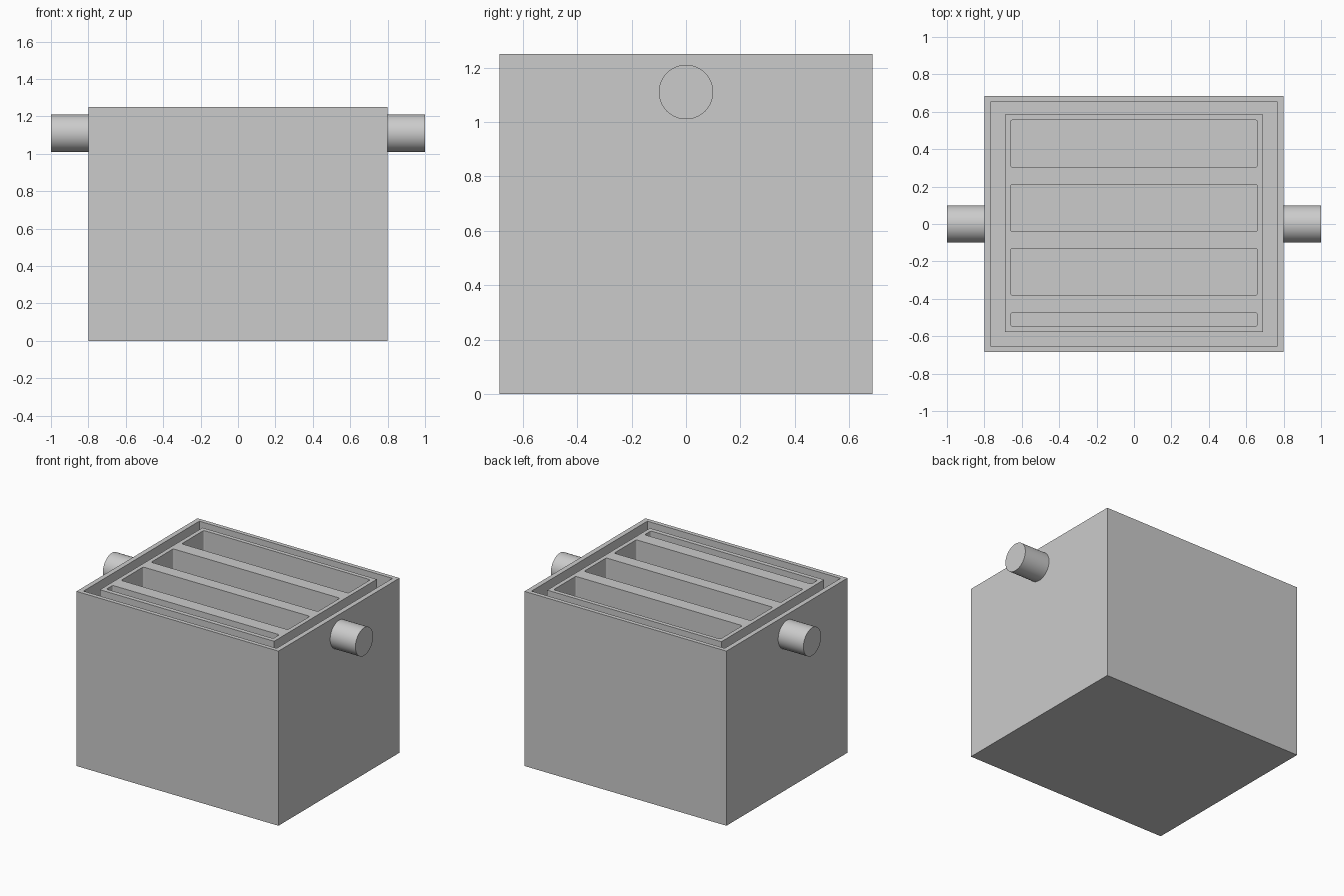
import bpy, bmesh
from math import radians
from mathutils import Matrix, Vector

if "Cube" in bpy.data.objects:
    bpy.data.objects.remove(bpy.data.objects["Cube"], do_unlink=True)

grey = bpy.data.materials.new("plain grey")
grey.use_nodes = True
colour = (0.6, 0.6, 0.6, 1)
grey.diffuse_color = colour
grey.node_tree.nodes["Principled BSDF"].inputs["Base Color"].default_value = colour

TOP = 1.25


def make_object(name, bm):
    mesh = bpy.data.meshes.new(name)
    bm.to_mesh(mesh)
    bm.free()
    mesh.materials.append(grey)
    obj = bpy.data.objects.new(name, mesh)
    bpy.context.collection.objects.link(obj)
    return obj


def box(name, x, y0, y1, z0, z1, radius=0):
    """Box spanning -x..x, with optionally rounded upright edges."""
    bm = bmesh.new()
    centre = Vector((0, (y0 + y1) / 2, (z0 + z1) / 2))
    size = Vector((2 * x, y1 - y0, z1 - z0, 1))
    bmesh.ops.create_cube(bm, size=1, matrix=Matrix.Translation(centre) @ Matrix.Diagonal(size))
    if radius:
        upright = [e for e in bm.edges if abs(e.verts[0].co.z - e.verts[1].co.z) > 0.01]
        bmesh.ops.bevel(bm, geom=upright, offset=radius, segments=3, profile=0.5, affect='EDGES')
    return make_object(name, bm)


def cut(target, cutter):
    """Subtract the cutter from the target and discard the cutter."""
    cutter.hide_render = True
    mod = target.modifiers.new("cut", 'BOOLEAN')
    mod.operation = 'DIFFERENCE'
    mod.solver = 'EXACT'
    mod.object = cutter
    bpy.context.view_layer.objects.active = target
    bpy.ops.object.modifier_apply(modifier=mod.name)
    bpy.data.objects.remove(cutter, do_unlink=True)


# Open outer tank
outer_tank = box("outer_tank", 0.8, -0.685, 0.685, 0, TOP)
cut(outer_tank, box("tank_cavity", 0.765, -0.655, 0.655, 0.035, TOP + 0.1))

# Inner tank split into four compartments, with a gap all round
inner_tank = box("inner_tank", 0.69, -0.577, 0.585, 0.035, TOP)
for y0, y1 in ((-0.545, -0.475), (-0.38, -0.13), (-0.04, 0.21), (0.305, 0.555)):
    cut(inner_tank, box("compartment", 0.66, y0, y1, 0.07, TOP + 0.1, 0.01))

# Pipe stubs on both sides
for name, side in (("left_pipe", 1), ("right_pipe", -1)):
    bm = bmesh.new()
    place = Matrix.Translation((side * 0.895, 0, 1.11)) @ Matrix.Rotation(radians(90), 4, 'Y')
    bmesh.ops.create_cone(bm, cap_ends=True, segments=48, radius1=0.1, radius2=0.1,
                          depth=0.21, matrix=place)
    pipe = make_object(name, bm)
    bpy.ops.object.select_all(action='DESELECT')
    pipe.select_set(True)
    bpy.context.view_layer.objects.active = pipe
    bpy.ops.object.shade_smooth_by_angle(angle=radians(30))
